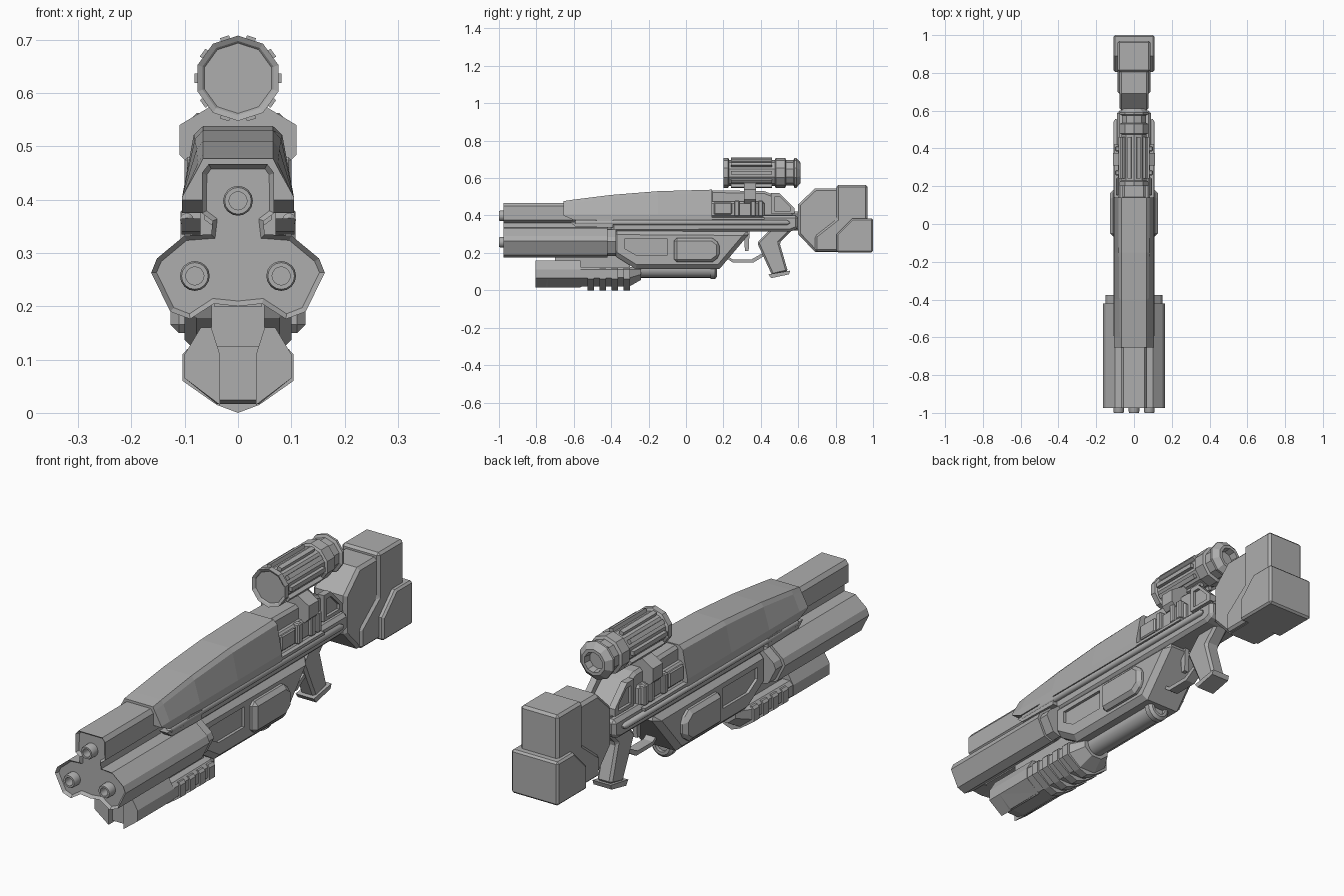
import bpy, bmesh, math
from mathutils import Vector

cube = bpy.data.objects.get("Cube")
if cube:
    bpy.data.objects.remove(cube, do_unlink=True)

grey = bpy.data.materials.new("gunmetal_grey")
grey.use_nodes = True
COLOUR = (0.42, 0.42, 0.42, 1)
grey.diffuse_color = COLOUR
grey.node_tree.nodes["Principled BSDF"].inputs["Base Color"].default_value = COLOUR


def finish(name, bm, bevel=0, smooth=False):
    bmesh.ops.recalc_face_normals(bm, faces=bm.faces[:])
    mesh = bpy.data.meshes.new(name)
    bm.to_mesh(mesh)
    bm.free()
    mesh.materials.append(grey)
    obj = bpy.data.objects.new(name, mesh)
    bpy.context.collection.objects.link(obj)
    if smooth:
        bpy.ops.object.select_all(action="DESELECT")
        obj.select_set(True)
        bpy.context.view_layer.objects.active = obj
        bpy.ops.object.shade_smooth_by_angle(angle=math.radians(40))
    if bevel:
        mod = obj.modifiers.new("chamfer", "BEVEL")
        mod.width = bevel
        mod.segments = 1
        mod.limit_method = "ANGLE"
        mod.angle_limit = math.radians(50)
    return obj


def loft(name, rings, bevel=0, smooth=False):
    """Skin a list of equal-length point rings and cap both ends."""
    bm = bmesh.new()
    rows = [[bm.verts.new(p) for p in ring] for ring in rings]
    n = len(rows[0])
    for a, b in zip(rows, rows[1:]):
        for i in range(n):
            j = (i + 1) % n
            bm.faces.new((a[i], a[j], b[j], b[i]))
    bm.faces.new(rows[0])
    bm.faces.new(rows[-1])
    return finish(name, bm, bevel, smooth)


def side(name, pts, x0, x1, bevel=0):
    """Extrude a (y, z) outline across x."""
    return loft(name, [[(x, y, z) for y, z in pts] for x in (x0, x1)], bevel)


def front(name, pts, y0, y1, bevel=0):
    """Extrude an (x, z) outline along y."""
    return loft(name, [[(x, y, z) for x, z in pts] for y in (y0, y1)], bevel)


def pair(name, pts, x0, x1, bevel=0):
    """The same side plate on the left and the right."""
    for s, label in ((1, "left_"), (-1, "right_")):
        side(label + name, pts, s * x0, s * x1, bevel)


def rect(a0, a1, b0, b1):
    return [(a0, b0), (a1, b0), (a1, b1), (a0, b1)]


def mirrored(half):
    return half + [(-x, z) for x, z in reversed(half) if x]


def lathe(name, profile, x, z, n, smooth=False, turn=0):
    """Turn a (radius, y) profile around a line along y."""
    ang = [turn + math.tau * i / n for i in range(n)]
    return loft(name, [[(x + r * math.cos(a), y, z + r * math.sin(a)) for a in ang]
                       for r, y in profile], 0, smooth)


def carve(obj, cutter):
    cutter.hide_render = True
    cutter.hide_viewport = True
    cutter.display_type = "WIRE"
    mod = obj.modifiers.new("recess", "BOOLEAN")
    mod.operation = "DIFFERENCE"
    mod.solver = "EXACT"
    mod.object = cutter


# Three-lobed barrel shroud with a recessed front face
lobes = mirrored([(0.055, 0.467), (0.068, 0.45), (0.068, 0.375), (0.048, 0.36),
                  (0.05, 0.335), (0.1, 0.333), (0.152, 0.29), (0.163, 0.263),
                  (0.127, 0.19), (0.09, 0.176), (0.045, 0.205), (0, 0.2)])
shroud = front("barrel_shroud", lobes, -0.975, -0.42)
bm = bmesh.new()
bm.from_mesh(shroud.data)
cap = min(bm.faces, key=lambda f: f.calc_center_median().y)
bmesh.ops.inset_region(bm, faces=[cap], thickness=0.01, depth=-0.012)
bm.to_mesh(shroud.data)
bm.free()
front("barrel_collar", [(x * 0.93, 0.25 + (z - 0.25) * 0.9) for x, z in lobes], -0.43, -0.375)
front("barrel_core", rect(-0.045, 0.045, 0.2, 0.42), -0.9, -0.3)
for label, x, z in (("top", 0, 0.398), ("left", 0.081, 0.257), ("right", -0.081, 0.257)):
    lathe(label + "_muzzle", [(0.028, -0.95), (0.028, -0.993), (0.025, -1), (0.017, -1),
                              (0.017, -0.96)], x, z, 16, True)

# Long top cover, rising towards the rear
def cover_ring(y, top, low, wide):
    half = [(0.066, top), (wide, top - 0.016), (0.105, 0.405), (0.105, low)]
    return [(x, y, z) for x, z in mirrored(half)]

loft("top_cover", [cover_ring(-0.655, 0.477, 0.4, 0.074), cover_ring(-0.6, 0.485, 0.375, 0.075),
                   cover_ring(-0.4, 0.51, 0.375, 0.078), cover_ring(-0.15, 0.53, 0.375, 0.081),
                   cover_ring(0.14, 0.538, 0.375, 0.083)])
pair("cover_skirt", [(-0.62, 0.365), (-0.59, 0.34), (-0.39, 0.335), (-0.39, 0.375),
                     (-0.47, 0.38), (-0.49, 0.365)], 0.07, 0.106)

# Main receiver with recessed flanks
receiver = side("receiver", [(-0.39, 0.32), (-0.39, 0.19), (-0.27, 0.115), (0.18, 0.115),
                             (0.35, 0.315)], -0.1, 0.1, 0.022)
for s in (1, -1):
    carve(receiver, side("flank_cutter", [(-0.33, 0.275), (-0.33, 0.225), (-0.27, 0.19),
                                          (-0.1, 0.19), (-0.1, 0.275)], s * 0.088, s * 0.14))
pair("flank_panel", [(-0.065, 0.15), (0.14, 0.15), (0.18, 0.18), (0.18, 0.25),
                     (0.14, 0.28), (-0.065, 0.28)], 0.08, 0.127, 0.016)
side("receiver_spine", [(-0.4, 0.31), (0.56, 0.315), (0.6, 0.33), (0.6, 0.4), (-0.4, 0.4)],
     -0.09, 0.09, 0.014)
side("stock_neck", rect(0.55, 0.64, 0.32, 0.42), -0.06, 0.06, 0.012)

# Smooth side rods
for s, label in ((1, "left"), (-1, "right")):
    lathe(label + "_side_rod", [(0.004, -0.6), (0.013, -0.59), (0.013, 0.54), (0.004, 0.555)],
          s * 0.096, 0.362, 12, True)
pair("rod_ledge", rect(-0.36, 0.42, 0.378, 0.39), 0.08, 0.105)

# Upper receiver, with its side details
side("upper_receiver", [(0.13, 0.39), (0.13, 0.535), (0.42, 0.53), (0.47, 0.51),
                        (0.58, 0.41), (0.58, 0.39)], -0.062, 0.062, 0.012)
side("upper_step", rect(0.13, 0.42, 0.39, 0.475), -0.085, 0.085, 0.01)
pair("port_frame", rect(0.15, 0.245, 0.405, 0.47), 0.08, 0.096, 0.005)
for y in (0.258, 0.345, 0.385):
    pair("side_rib", rect(y, y + 0.028, 0.395, 0.48), 0.07, 0.1, 0.005)
sight = [(0.455, 0.41), (0.455, 0.52), (0.5, 0.52), (0.58, 0.44), (0.58, 0.41)]
for s, label in ((1, "left"), (-1, "right")):
    frame = side(label + "_rear_frame", sight, s * 0.05, s * 0.078)
    mid = Vector((0.51, 0.455))
    hole = [tuple(mid + (Vector(p) - mid) * 0.68) for p in sight]
    carve(frame, side("frame_cutter", hole, s * 0.066, s * 0.1))

# Telescopic sight on its bracket
front("scope_bracket", mirrored([(0.04, 0.585), (0.06, 0.57), (0.11, 0.54), (0.11, 0.485),
                                 (0.09, 0.465)]), 0.31, 0.375)
SZ = 0.628
lathe("scope_body", [(0.066, 0.21), (0.07, 0.205), (0.08, 0.2), (0.08, 0.225), (0.07, 0.23),
                     (0.07, 0.475), (0.08, 0.48), (0.08, 0.53), (0.068, 0.535), (0.068, 0.575),
                     (0.08, 0.58), (0.08, 0.59), (0.055, 0.612), (0.042, 0.612), (0.038, 0.58)],
      0, SZ, 10, False, math.pi / 10)
for i in range(10):
    a = math.tau * i / 10
    pts = [(r * math.cos(a) - t * math.sin(a), SZ + r * math.sin(a) + t * math.cos(a))
           for r, t in rect(0.055, 0.082, -0.009, 0.009)]
    front("scope_bar", pts, 0.24, 0.46)

# Shoulder stock: core, upper pad and lower pad
side("stock_core", [(0.6, 0.3), (0.69, 0.205), (0.9, 0.205), (0.9, 0.545), (0.69, 0.545),
                    (0.6, 0.46)], -0.077, 0.077, 0.012)
side("stock_upper_pad", [(0.69, 0.207), (0.96, 0.207), (0.97, 0.22), (0.97, 0.563), (0.805, 0.563),
                         (0.805, 0.38), (0.69, 0.29)], -0.087, 0.087, 0.01)
side("stock_lower_pad", [(0.805, 0.203), (1, 0.203), (1, 0.385), (0.89, 0.385), (0.805, 0.3)],
     -0.108, 0.108, 0.008)

# Grip, trigger and guard
side("grip", [(0.38, 0.255), (0.45, 0.325), (0.57, 0.325), (0.5, 0.255), (0.545, 0.1),
              (0.46, 0.08)], -0.034, 0.034, 0.01)
side("grip_base", [(0.44, 0.085), (0.455, 0.065), (0.55, 0.085), (0.557, 0.105)], -0.042, 0.042)
side("trigger", [(0.31, 0.315), (0.34, 0.315), (0.335, 0.21), (0.315, 0.21)], -0.01, 0.01)
side("trigger_guard", [(0.22, 0.17), (0.25, 0.148), (0.36, 0.148), (0.42, 0.185), (0.42, 0.205),
                       (0.35, 0.165), (0.25, 0.165), (0.22, 0.185)], -0.022, 0.022)

# Forward hand guard with cheeks and ribs
def guard_ring(y, k):
    half = [(0.085, 0.125), (0.1, 0.11), (0.1, 0.065), (0.04, 0.017)]
    return [(x * k, y, 0.115 + (z - 0.115) * k) for x, z in mirrored(half)]

loft("hand_guard", [guard_ring(-0.78, 0.93), guard_ring(-0.74, 1), guard_ring(-0.3, 0.95),
                    guard_ring(-0.24, 0.6)])
for s, label in ((1, "left"), (-1, "right")):
    front(label + "_guard_cheek", [(s * x, z) for x, z in (
        (0.034, 0.11), (0.05, 0.16), (0.07, 0.16), (0.1, 0.11), (0.1, 0.065), (0.034, 0.015))],
        -0.805, -0.565)
front("guard_link", rect(-0.05, 0.05, 0.1, 0.205), -0.7, -0.3)
rib = mirrored([(0.095, 0.12), (0.104, 0.11), (0.104, 0.06), (0.04, 0.015), (0, 0)])
for i in range(4):
    y = -0.527 + i * 0.064
    front("guard_rib", rib, y, y + 0.035)

# Magazine tube under the receiver
lathe("magazine_tube", [(0.045, -0.28), (0.045, 0.13), (0.052, 0.132), (0.052, 0.155),
                        (0.04, 0.165), (0.028, 0.165), (0.028, 0.15)], 0, 0.112, 20, True)
